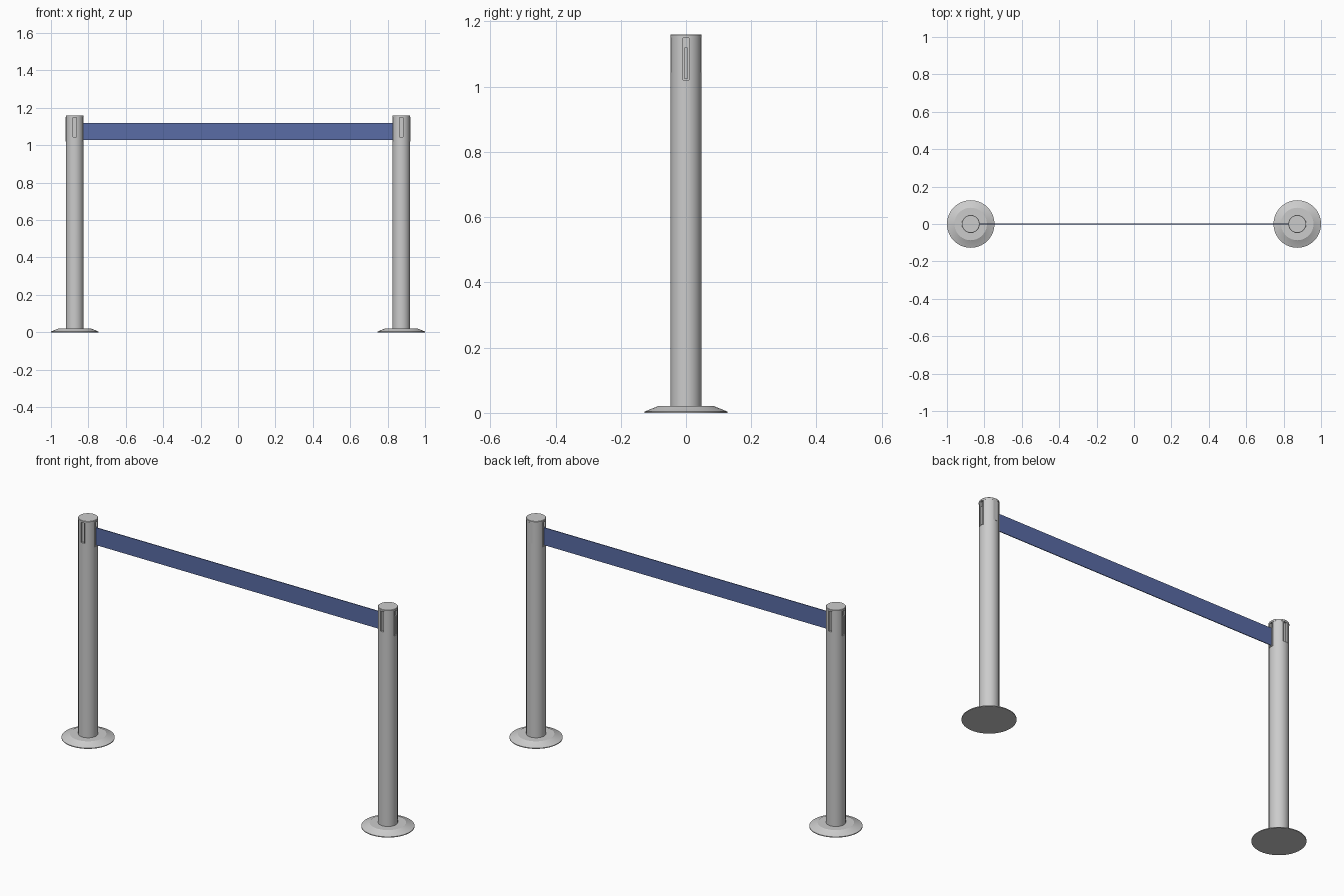
import bpy, bmesh, math
from mathutils import Matrix

if "Cube" in bpy.data.objects:
    bpy.data.objects.remove(bpy.data.objects["Cube"])

POST_X, R, TOP = 0.873, 0.047, 1.16


def finish(name, bm, smooth=True):
    bmesh.ops.remove_doubles(bm, verts=bm.verts, dist=1e-6)
    bmesh.ops.recalc_face_normals(bm, faces=bm.faces)
    me = bpy.data.meshes.new(name)
    bm.to_mesh(me)
    bm.free()
    ob = bpy.data.objects.new(name, me)
    bpy.context.collection.objects.link(ob)
    if smooth:
        activate(ob)
        bpy.ops.object.shade_smooth_by_angle(angle=math.radians(30))
    return ob


def activate(ob):
    bpy.ops.object.select_all(action='DESELECT')
    ob.select_set(True)
    bpy.context.view_layer.objects.active = ob


def lathe(name, profile, x, segs=64):
    bm = bmesh.new()
    vs = [bm.verts.new((r, 0, z)) for r, z in profile]
    es = [bm.edges.new(p) for p in zip(vs, vs[1:])]
    bmesh.ops.spin(bm, geom=vs + es, axis=(0, 0, 1), cent=(0, 0, 0),
                   angle=2 * math.pi, steps=segs)
    bmesh.ops.translate(bm, verts=bm.verts, vec=(x, 0, 0))
    return finish(name, bm)


def prism(name, outline, z0, z1, x, angle):
    # outline points away along +x, then is turned about the post axis
    bm = bmesh.new()
    f = bm.faces.new([bm.verts.new((px, py, z0)) for px, py in outline])
    ext = bmesh.ops.extrude_face_region(bm, geom=[f])['geom']
    bmesh.ops.translate(bm, vec=(0, 0, z1 - z0),
                        verts=[g for g in ext if isinstance(g, bmesh.types.BMVert)])
    bm.transform(Matrix.Translation((x, 0, 0)) @ Matrix.Rotation(angle, 4, 'Z'))
    return finish(name, bm, smooth=False)


def rect(x0, x1, w):
    return [(x0, -w), (x1, -w), (x1, w), (x0, w)]


def channel(x0, x1, w, floor, g):
    return [(x0, -w), (x1, -w), (x1, -g), (floor, -g),
            (floor, g), (x1, g), (x1, w), (x0, w)]


for side, sx in (("left", -1), ("right", 1)):
    x = sx * POST_X

    # Floor plate and tube
    lathe(side + "_base", [(0, 0), (0.127, 0), (0.127, 0.004), (0.09, 0.019),
                           (0.087, 0.021), (0, 0.021)], x)
    post = lathe(side + "_post", [(0, 0.015), (R, 0.015), (R, 1.15), (0, 1.15)], x)

    # Cap disc
    lathe(side + "_cap", [(0, 1.15), (R + 0.0008, 1.15), (R + 0.0008, TOP - 0.002),
                          (R - 0.001, TOP), (0, TOP)], x)

    # Four slots in the head, each lined with a channel for the belt clip
    for i, label in enumerate(("east", "back", "west", "front")):
        ang = i * math.pi / 2
        low = 1.02 if i % 2 == 0 else 1.043
        if side == "right" and label == "back":
            prism("right_back_cover", rect(0.04, R + 0.0004, 0.012), low, 1.15, x, ang)
            continue
        cutter = prism("slot_cutter", rect(0.034, 0.06, 0.0125), low, 1.149, x, ang)
        cutter.hide_render = True
        activate(post)
        mod = post.modifiers.new("slot", 'BOOLEAN')
        mod.operation, mod.solver, mod.object = 'DIFFERENCE', 'EXACT', cutter
        bpy.ops.object.modifier_apply(modifier=mod.name)
        bpy.data.objects.remove(cutter)
        prism(f"{side}_{label}_slot_liner",
              channel(0.034, R + 0.001, 0.0125, 0.037, 0.0085), low, 1.15, x, ang)
        # Belt clip sitting in the slot
        if i % 2 == 0:
            prism(f"{side}_{label}_belt_clip", rect(0.036, 0.0465, 0.005),
                  low + 0.003, 1.12, x, ang)

# Belt stretched between the posts
bm = bmesh.new()
bmesh.ops.create_cube(bm, size=1)
bmesh.ops.scale(bm, vec=(2 * (POST_X - 0.045), 0.004, 0.092), verts=bm.verts)
bmesh.ops.translate(bm, vec=(0, 0, 1.073), verts=bm.verts)
belt = finish("belt", bm, smooth=False)
mat = bpy.data.materials.new("blue_fabric")
mat.diffuse_color = (0.1, 0.15, 0.38, 1)
mat.use_nodes = True
mat.node_tree.nodes["Principled BSDF"].inputs["Base Color"].default_value = mat.diffuse_color
belt.data.materials.append(mat)
